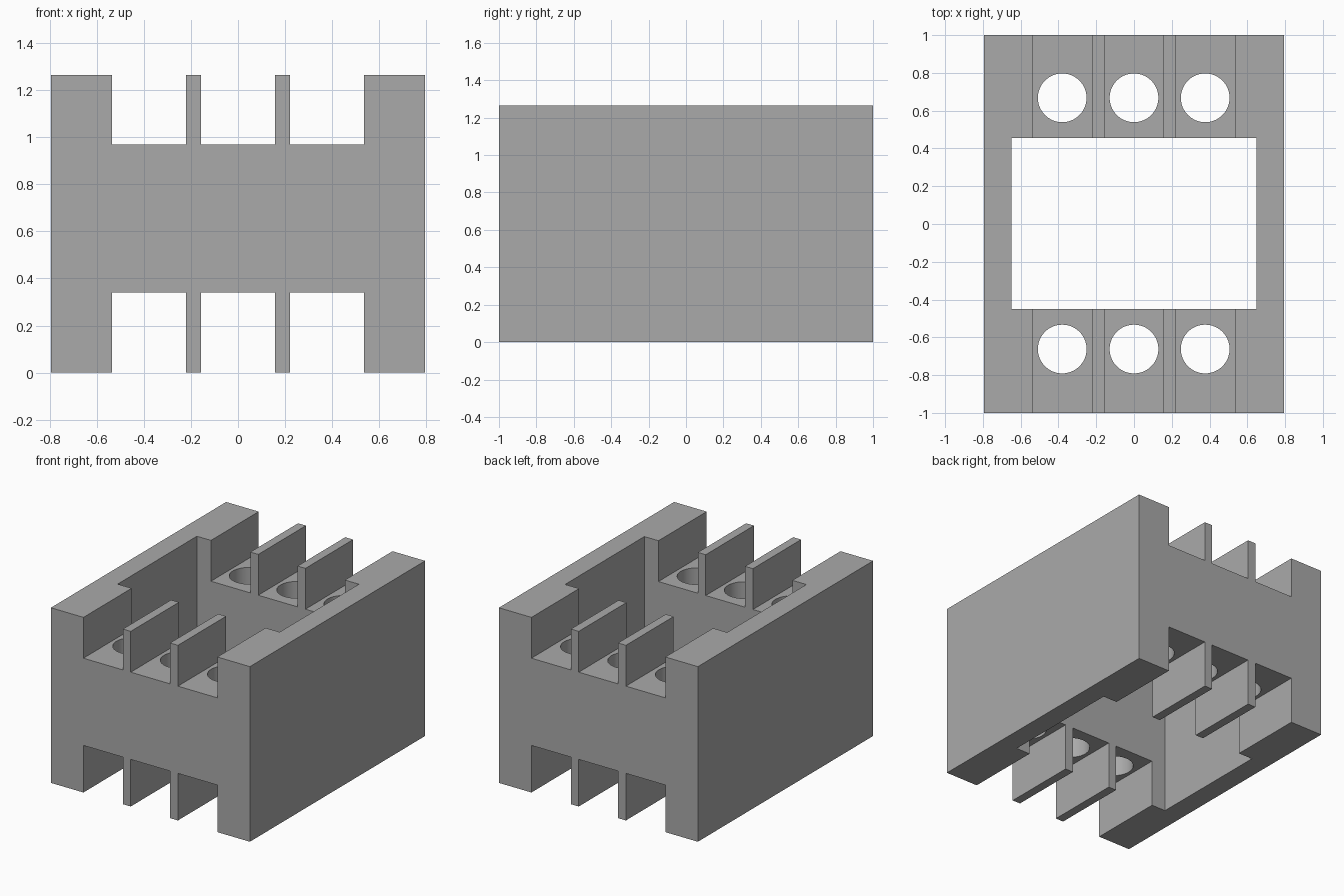
import bpy
import bmesh

default = bpy.data.objects.get("Cube")
if default:
    bpy.data.objects.remove(default, do_unlink=True)

HALF_W, HALF_L, HEIGHT = 0.795, 1.0, 1.265
FLOOR_Z, DECK_Z = 0.34, 0.97
WALL_X, FIN_OUT, FIN_IN = 0.535, 0.22, 0.157

grey = bpy.data.materials.new("plain_grey")
grey.use_nodes = True
colour = (0.4, 0.4, 0.4, 1)
grey.diffuse_color = colour
grey.node_tree.nodes["Principled BSDF"].inputs["Base Color"].default_value = colour


def edge_steps(outer, inner):
    """Crenellated edge from left to right: walls and fins reach outer, slots reach inner."""
    cuts = [-WALL_X, -FIN_OUT, -FIN_IN, FIN_IN, FIN_OUT, WALL_X]
    points, z = [(-HALF_W, outer)], outer
    for x in cuts:
        points.append((x, z))
        z = inner if z == outer else outer
        points.append((x, z))
    return points + [(HALF_W, outer)]


# Slotted block: front profile extruded along its length
bm = bmesh.new()
outline = edge_steps(0, FLOOR_Z) + edge_steps(HEIGHT, DECK_Z)[::-1]
face = bm.faces.new([bm.verts.new((x, -HALF_L, z)) for x, z in outline])
extruded = bmesh.ops.extrude_face_region(bm, geom=[face])
new_verts = [v for v in extruded["geom"] if isinstance(v, bmesh.types.BMVert)]
bmesh.ops.translate(bm, verts=new_verts, vec=(0, 2 * HALF_L, 0))
bmesh.ops.recalc_face_normals(bm, faces=bm.faces)
mesh = bpy.data.meshes.new("slotted_block")
bm.to_mesh(mesh)
bm.free()
mesh.materials.append(grey)
block = bpy.data.objects.new("slotted_block", mesh)
bpy.context.collection.objects.link(block)


def cut(name):
    """Subtract the active helper object from the block."""
    cutter = bpy.context.object
    cutter.name = name
    cutter.data.materials.append(grey)
    cutter.hide_render = True
    mod = block.modifiers.new(name, "BOOLEAN")
    mod.operation = "DIFFERENCE"
    mod.solver = "EXACT"
    mod.object = cutter
    bpy.context.view_layer.objects.active = block
    bpy.ops.object.modifier_apply(modifier=name)
    bpy.data.objects.remove(cutter, do_unlink=True)


# Central opening through the full height
bpy.ops.mesh.primitive_cube_add(size=1, location=(0, 0.003, HEIGHT / 2))
bpy.context.object.scale = (1.295, 0.905, 2)
bpy.context.view_layer.update()
cut("central_opening")

# Round holes through the deck at both ends
for y in (-0.662, 0.668):
    for x in (-0.38, 0, 0.377):
        bpy.ops.mesh.primitive_cylinder_add(
            vertices=64, radius=0.129, depth=2, location=(x, y, HEIGHT / 2))
        cut("round_hole")

# Smooth hole walls with sharp edges elsewhere
bpy.ops.object.select_all(action="DESELECT")
block.select_set(True)
bpy.context.view_layer.objects.active = block
bpy.ops.object.shade_smooth_by_angle()
